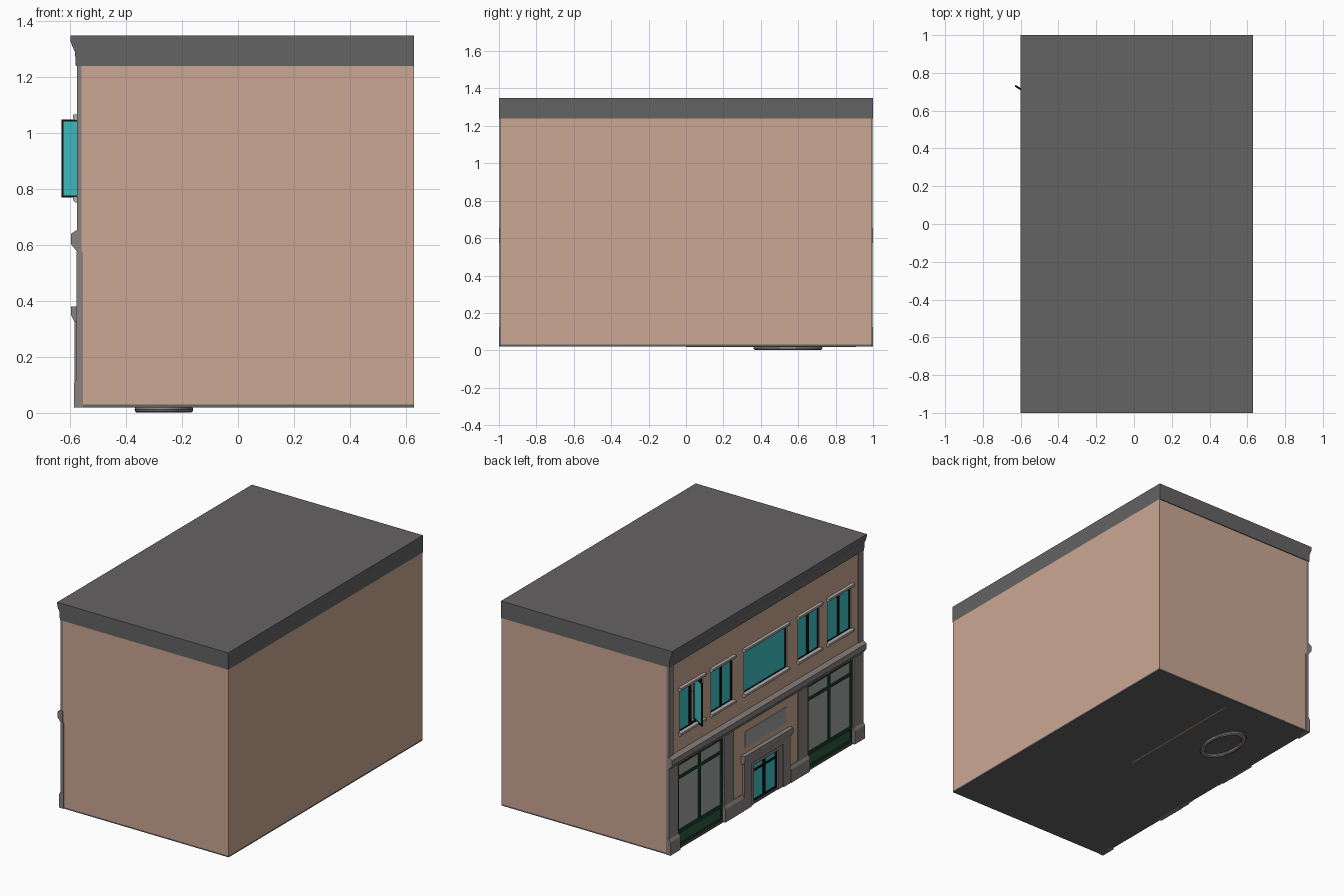
import bpy, bmesh, math
from mathutils import Matrix

if "Cube" in bpy.data.objects:
    bpy.data.objects.remove(bpy.data.objects["Cube"])


def material(name, r, g, b):
    m = bpy.data.materials.new(name)
    m.diffuse_color = (r, g, b, 1)
    m.use_nodes = True
    m.node_tree.nodes["Principled BSDF"].inputs["Base Color"].default_value = m.diffuse_color
    return m


BRICK = material("brick", 0.60, 0.39, 0.29)
DARK = material("dark_stone", 0.13, 0.125, 0.125)
STONE = material("stone", 0.25, 0.22, 0.21)
TRIM = material("light_stone", 0.45, 0.42, 0.41)
BLACK = material("black_frame", 0.005, 0.005, 0.005)
CYAN = material("cyan_glass", 0.05, 0.53, 0.56)
GREEN = material("green_frame", 0.01, 0.05, 0.025)
PANEL = material("green_panel", 0.02, 0.10, 0.045)
GREY = material("shop_glass", 0.35, 0.36, 0.36)


def finish(name, bm, mat):
    bmesh.ops.recalc_face_normals(bm, faces=bm.faces)
    me = bpy.data.meshes.new(name)
    bm.to_mesh(me)
    bm.free()
    ob = bpy.data.objects.new(name, me)
    bpy.context.collection.objects.link(ob)
    if mat:
        me.materials.append(mat)
    return ob


def boxes(name, mat, items):
    """One object made of boxes given as (x0, x1, y0, y1, z0, z1)."""
    bm = bmesh.new()
    for x0, x1, y0, y1, z0, z1 in items:
        mx = Matrix.Translation(((x0 + x1) / 2, (y0 + y1) / 2, (z0 + z1) / 2))
        bmesh.ops.create_cube(bm, size=1, matrix=mx @ Matrix.Diagonal((x1 - x0, y1 - y0, z1 - z0, 1)))
    return finish(name, bm, mat)


def moulding(name, mat, profile, spans):
    """Extrude an (x, z) profile along y over each (y0, y1) span."""
    bm = bmesh.new()
    for y0, y1 in spans:
        a = [bm.verts.new((x, y0, z)) for x, z in profile]
        b = [bm.verts.new((x, y1, z)) for x, z in profile]
        bm.faces.new(a)
        bm.faces.new(b[::-1])
        for i in range(len(a)):
            j = (i + 1) % len(a)
            bm.faces.new((a[i], b[i], b[j], a[j]))
    return finish(name, bm, mat)


def both(spans):
    return spans + [(-b, -a) for a, b in spans]


def frame(x0, x1, y0, y1, z0, z1, t):
    return [(x0, x1, y0, y1, z0, z0 + t), (x0, x1, y0, y1, z1 - t, z1),
            (x0, x1, y0, y0 + t, z0 + t, z1 - t), (x0, x1, y1 - t, y1, z0 + t, z1 - t)]


PAIRS = both([(0.64, 0.88), (0.335, 0.555)])
UPPER = PAIRS + [(-0.22, 0.22)]
SHOPS = both([(0.43, 0.90)])
Z0, Z1 = 0.77, 1.05

# Brick shell with hollow interior and facade openings
shell = boxes("brick_walls", BRICK, [(-0.57, 0.63, -0.995, 0.995, 0.03, 1.24)])
cavity = boxes("cavity_cutter", None, [(-0.54, 0.61, -0.975, 0.975, -0.1, 1.4)])
holes = boxes("opening_cutter", None,
              [(-0.7, -0.5, a, b, Z0, Z1) for a, b in UPPER]
              + [(-0.7, -0.5, a, b, 0.0, 0.57) for a, b in SHOPS]
              + [(-0.7, -0.5, -0.13, 0.13, 0.0, 0.28)])
for cutter in (cavity, holes):
    cutter.hide_render = True
    cutter.hide_viewport = True
    m = shell.modifiers.new("cut", "BOOLEAN")
    m.operation = "DIFFERENCE"
    m.solver = "EXACT"
    m.object = cutter

# Floor, interior partition and roof with cornice
boxes("floor", DARK, [(-0.575, 0.63, -0.995, 0.995, 0.02, 0.03)])
boxes("partition_wall", BRICK, [(0.01, 0.02, 0.0, 0.91, 0.019, 1.24)])
moulding("roof_cornice", DARK, [(-0.58, 1.24), (-0.583, 1.29), (-0.598, 1.325), (-0.6, 1.35),
                                (0.63, 1.35), (0.63, 1.24)], [(-1, 1)])

# Belt course and pilasters
moulding("belt_course", STONE, [(-0.56, 0.575), (-0.575, 0.575), (-0.598, 0.605), (-0.598, 0.64),
                                (-0.575, 0.655), (-0.56, 0.655)], [(-0.999, 0.999)])
boxes("lower_pilasters", STONE,
      [(-0.577, -0.555, a, b, 0.02, 0.575) for a, b in both([(0.90, 0.998), (0.33, 0.43)])])
moulding("pilaster_bases", STONE, [(-0.555, 0.02), (-0.587, 0.02), (-0.587, 0.105), (-0.576, 0.125),
                                   (-0.555, 0.125)], both([(0.895, 0.999), (0.24, 0.435)]))
boxes("upper_pilasters", STONE, [(-0.576, -0.56, a, b, 0.655, 1.24) for a, b in both([(0.95, 0.998)])])

# Upper windows: frames, glass, lintels and sills
bars = []
glass = []
for a, b in UPPER:
    bars += frame(-0.564, -0.548, a, b, Z0, Z1, 0.008)
    if a > 0.6:
        glass.append((-0.558, -0.554, (a + b) / 2, b, Z0, Z1))
    else:
        glass.append((-0.558, -0.554, a, b, Z0, Z1))
for a, b in PAIRS:
    c = (a + b) / 2
    bars.append((-0.565, -0.547, c - 0.009, c + 0.009, Z0, Z1))
boxes("upper_window_frames", BLACK, bars)
boxes("upper_window_glass", CYAN, glass)
spans = [(a - 0.012, b + 0.012) for a, b in UPPER]
moulding("lintels", TRIM, [(-0.56, 1.045), (-0.582, 1.045), (-0.59, 1.053), (-0.59, 1.067), (-0.56, 1.067)], spans)
moulding("sills", TRIM, [(-0.56, 0.753), (-0.582, 0.753), (-0.59, 0.76), (-0.59, 0.774), (-0.56, 0.774)], spans)

# Open pivoting sash
sash = [boxes("open_sash_frame", BLACK, frame(-0.005, 0.005, -0.06, 0.06, -0.14, 0.14, 0.008)),
        boxes("open_sash_glass", CYAN, [(-0.002, 0.002, -0.054, 0.054, -0.134, 0.134)])]
for ob in sash:
    ob.location = (-0.578, 0.70, 0.91)
    ob.rotation_euler[2] = math.radians(58)

# Shop windows
bars = []
for a, b in SHOPS:
    c = (a + b) / 2
    bars += frame(-0.568, -0.545, a, b, 0.03, 0.575, 0.018)
    bars += [(-0.566, -0.547, c - 0.01, c + 0.01, 0.12, 0.56),
             (-0.565, -0.548, a, b, 0.465, 0.483), (-0.567, -0.546, a, b, 0.115, 0.135)]
boxes("shop_window_frames", GREEN, bars)
boxes("shop_window_glass", GREY, [(-0.558, -0.553, a, b, 0.12, 0.57) for a, b in SHOPS])
boxes("shop_window_panels", PANEL, [(-0.562, -0.550, a, b, 0.03, 0.12) for a, b in SHOPS])

# Entrance: stepped surround, hood, double door and blank sign panel
boxes("door_surround", STONE,
      [(-0.585, -0.56, a, b, 0.02, 0.33) for a, b in both([(0.165, 0.235)])]
      + [(-0.578, -0.55, a, b, 0.02, 0.30) for a, b in both([(0.125, 0.165)])]
      + [(-0.585, -0.56, -0.165, 0.165, 0.30, 0.33), (-0.578, -0.55, -0.125, 0.125, 0.275, 0.30)])
moulding("door_hood", STONE, [(-0.56, 0.325), (-0.585, 0.325), (-0.598, 0.352), (-0.598, 0.38),
                              (-0.56, 0.38)], [(-0.25, 0.25)])
bars = frame(-0.566, -0.546, -0.125, 0.125, 0.03, 0.278, 0.01)
bars += [(-0.565, -0.547, -0.01, 0.01, 0.03, 0.278), (-0.564, -0.548, -0.125, 0.125, 0.222, 0.234)]
boxes("door_frames", BLACK, bars)
boxes("door_glass", CYAN, [(-0.558, -0.553, -0.125, 0.125, 0.03, 0.278)])
boxes("sign_panel", GREY, [(-0.574, -0.565, -0.21, 0.21, 0.42, 0.52)])

# Oval ring under the floor
bpy.ops.mesh.primitive_torus_add(major_radius=0.165, minor_radius=0.02, major_segments=40,
                                 minor_segments=10, location=(-0.265, 0.545, 0.012))
ring = bpy.context.object
ring.name = "floor_ring"
ring.scale = (0.105 / 0.185, 1, 0.6)
bpy.ops.object.transform_apply(location=False, rotation=False, scale=True)
bpy.ops.object.shade_smooth_by_angle()
ring.data.materials.append(STONE)
